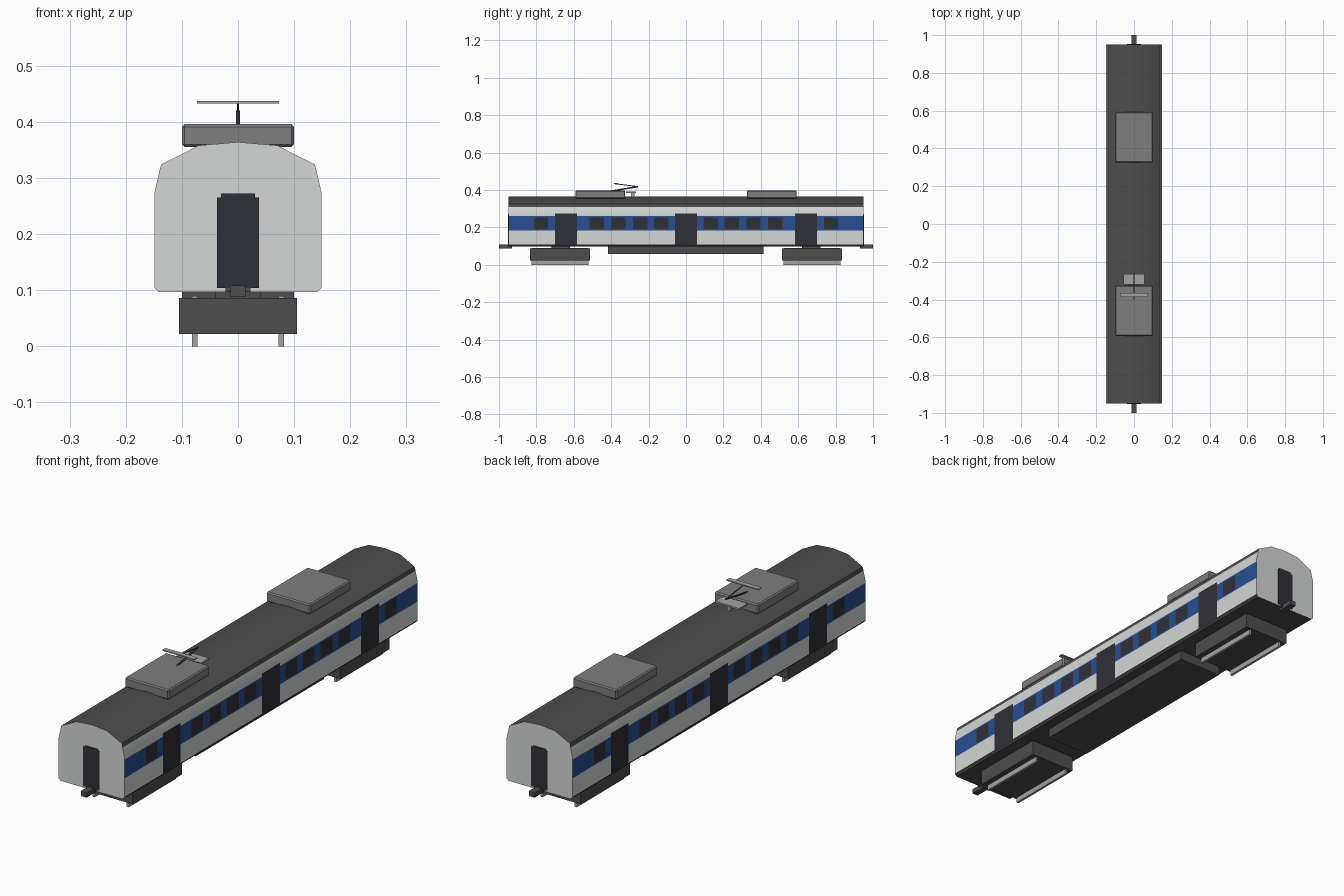
import bpy, bmesh, math
from mathutils import Vector

cube = bpy.data.objects.get("Cube")
if cube:
    bpy.data.objects.remove(cube, do_unlink=True)


def material(name, r, g, b):
    m = bpy.data.materials.new(name)
    m.use_nodes = True
    m.diffuse_color = (r, g, b, 1)
    m.node_tree.nodes["Principled BSDF"].inputs["Base Color"].default_value = (r, g, b, 1)
    return m


WHITE = material("white paint", 0.66, 0.68, 0.67)
BLUE = material("blue stripe", 0.02, 0.08, 0.29)
GLASS = material("dark glass", 0.03, 0.03, 0.04)
DARK = material("dark grey", 0.075, 0.075, 0.075)
GREY = material("roof unit grey", 0.21, 0.21, 0.21)
METAL = material("bare metal", 0.37, 0.37, 0.36)


def finish(name, bm, mats):
    bmesh.ops.recalc_face_normals(bm, faces=bm.faces)
    mesh = bpy.data.meshes.new(name)
    bm.to_mesh(mesh)
    bm.free()
    for m in mats:
        mesh.materials.append(m)
    ob = bpy.data.objects.new(name, mesh)
    bpy.context.collection.objects.link(ob)
    return ob


def box(name, mat, x, y, z, bevel=0):
    """Box from (min, max) pairs."""
    bm = bmesh.new()
    bmesh.ops.create_cube(bm, size=1)
    for v in bm.verts:
        v.co = [lo + (c + 0.5) * (hi - lo) for c, (lo, hi) in zip(v.co, (x, y, z))]
    if bevel:
        bmesh.ops.bevel(bm, geom=bm.edges[:], offset=bevel, segments=1, affect='EDGES')
    return finish(name, bm, [mat])


def rod(name, mat, a, b, radius):
    a, b = Vector(a), Vector(b)
    bm = bmesh.new()
    bmesh.ops.create_cone(bm, cap_ends=True, segments=6, radius1=radius,
                          radius2=radius, depth=(b - a).length)
    ob = finish(name, bm, [mat])
    ob.location = (a + b) / 2
    ob.rotation_euler = (b - a).to_track_quat('Z', 'Y').to_euler()
    return ob


# Body layout along the length
HALF = 0.949
doors = [(c - 0.058, c + 0.058) for c in (-0.642, 0, 0.642)]
windows = [(s * c - 0.038, s * c + 0.038) for c in (0.132, 0.245, 0.361, 0.477, 0.775) for s in (-1, 1)]
cuts = sorted({-HALF, HALF} | {e for span in doors + windows for e in span})

# Half cross-section from sill to ridge
side_levels = [0.108, 0.184, 0.19, 0.254, 0.26, 0.273]
half = [(0.141, 0.097), (0.149, 0.105)] + [(0.149, z) for z in side_levels]
half += [(0.141, 0.308), (0.137, 0.324), (0.07, 0.358)]
section = half + [(0, 0.364)] + [(-x, z) for x, z in reversed(half)]


def inside(y, spans):
    return any(a < y < b for a, b in spans)


def paint(c, normal):
    if abs(normal.y) > 0.9:
        return 0
    if c.z > 0.308 or c.z < 0.108:
        return 3
    if c.z < 0.273 and inside(c.y, doors):
        return 2
    if 0.19 < c.z < 0.254 and inside(c.y, windows):
        return 2
    return 1 if 0.184 < c.z < 0.26 else 0


# Car body: painted loft of the section
bm = bmesh.new()
rings = [[bm.verts.new((x, y, z)) for x, z in section] for y in cuts]
n = len(section)
for r0, r1 in zip(rings, rings[1:]):
    for i in range(n):
        j = (i + 1) % n
        bm.faces.new((r0[i], r0[j], r1[j], r1[i]))
bm.faces.new(rings[0])
bm.faces.new(rings[-1])
bm.normal_update()
for f in bm.faces:
    f.material_index = paint(f.calc_center_median(), f.normal)
body = finish("car_body", bm, [WHITE, BLUE, GLASS, DARK])
bpy.ops.object.select_all(action='DESELECT')
body.select_set(True)
bpy.context.view_layer.objects.active = body
bpy.ops.object.shade_smooth_by_angle(angle=math.radians(30))

# Parts repeated at both ends
for s, end in ((-1, "front"), (1, "back")):
    def span(a, b):
        return tuple(sorted((s * a, s * b)))
    box(end + "_end_door", GLASS, (-0.037, 0.037), span(0.945, 0.952), (0.104, 0.265))
    box(end + "_end_door_top", GLASS, (-0.03, 0.03), span(0.945, 0.952), (0.265, 0.272))
    box(end + "_coupler", DARK, (-0.013, 0.013), span(0.93, 1.0), (0.088, 0.108))
    box(end + "_coupler_plate", DARK, (-0.022, 0.022), span(0.94, 0.954), (0.098, 0.104))
    box(end + "_bogie", DARK, (-0.105, 0.105), span(0.512, 0.833), (0.022, 0.086))
    box(end + "_bogie_pivot", DARK, (-0.04, 0.04), span(0.62, 0.72), (0.084, 0.1))
    for x, side in ((-0.077, "right"), (0.077, "left")):
        box(f"{end}_{side}_wheel_bar", METAL, (x - 0.005, x + 0.005), span(0.52, 0.825), (0, 0.09))
    box(end + "_roof_unit", GREY, (-0.1, 0.1), span(0.325, 0.592), (0.355, 0.396), 0.005)

# Underfloor equipment
box("underfloor_box", DARK, (-0.1, 0.1), (-0.417, 0.415), (0.058, 0.098))

# Pantograph
box("pantograph_base", METAL, (-0.055, 0.055), (-0.32, -0.266), (0.385, 0.392))
box("pantograph_post", METAL, (-0.006, 0.006), (-0.293, -0.275), (0.358, 0.386))
rod("pantograph_lower_arm", DARK, (0, -0.4, 0.394), (0, -0.258, 0.418), 0.004)
rod("pantograph_upper_arm", DARK, (0, -0.258, 0.418), (0, -0.385, 0.434), 0.0025)
box("pantograph_head", METAL, (-0.073, 0.073), (-0.386, -0.366), (0.433, 0.437))
